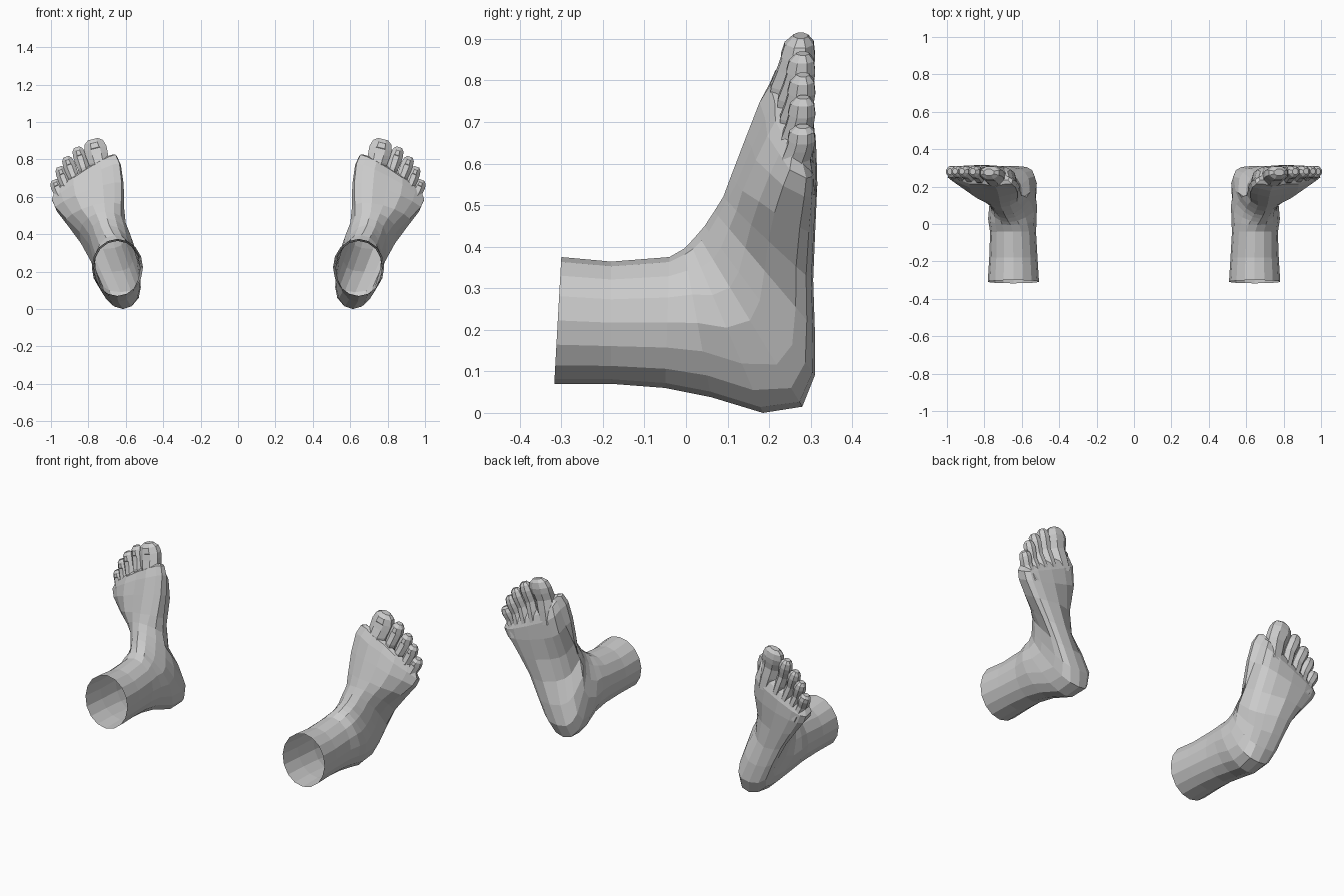
import bpy, bmesh, math
from mathutils import Vector

if "Cube" in bpy.data.objects:
    bpy.data.objects.remove(bpy.data.objects["Cube"])


def loft(bm, rings, cap_start, cap_end):
    """Skin a list of point rings; returns the side faces row by row."""
    vs = [[bm.verts.new(p) for p in r] for r in rings]
    n = len(vs[0])
    rows = []
    for a, b in zip(vs, vs[1:]):
        rows.append([bm.faces.new((a[i], a[(i + 1) % n], b[(i + 1) % n], b[i])) for i in range(n)])
    if cap_start:
        bm.faces.new(vs[0][::-1])
    if cap_end:
        bm.faces.new(vs[-1])
    return rows


def finish(bm, name):
    """Make a mesh object, mirrored to the other side."""
    bmesh.ops.recalc_face_normals(bm, faces=bm.faces)
    me = bpy.data.meshes.new(name)
    bm.to_mesh(me)
    bm.free()
    ob = bpy.data.objects.new(name, me)
    bpy.context.collection.objects.link(ob)
    m = ob.modifiers.new("Mirror", 'MIRROR')
    m.use_mirror_merge = False
    return ob


# Leg and foot sections: top point x,y,z / sole point x,y,z / half width, tilt, arch, squareness
SECTIONS = [
    (.645, -.300, .375, .645, -.317, .070, .137, 0, 0, 0),
    (.645, -.180, .364, .645, -.180, .070, .129, 0, 0, 0),
    (.648, -.040, .375, .645, -.050, .060, .122, 0, 0, 0),
    (.660, -.005, .395, .640, .060, .038, .120, 0, 0, 0),
    (.670, .010, .410, .615, .185, .000, .115, 0, 0, .1),
    (.680, .028, .430, .608, .280, .015, .113, 0, 0, .3),
    (.690, .045, .450, .628, .310, .090, .115, 0, 0, .45),
    (.700, .068, .485, .675, .310, .200, .118, 0, .02, .5),
    (.710, .090, .520, .722, .306, .320, .125, .05, .06, .5),
    (.715, .115, .560, .768, .311, .440, .150, .12, .05, .5),
    (.722, .152, .640, .803, .316, .550, .174, .28, .01, .5),
    (.730, .185, .705, .822, .314, .625, .174, .46, 0, .5),
    (.742, .210, .742, .826, .300, .668, .158, .55, 0, .4),
    (.750, .235, .750, .826, .285, .690, .140, .55, 0, .3),
]
SIDES = 16


def foot_ring(k, s):
    a, b = Vector(s[:3]), Vector(s[3:6])
    hw, tilt, arch, sq = s[6:]
    mid, half = (a + b) / 2, (a - b) / 2
    pts = []
    for i in range(SIDES):
        th = 2 * math.pi * i / SIDES
        u, v = math.cos(th), math.sin(th)
        if u < 0:  # squarer sole
            u = -abs(u) ** (1 - sq)
            v = math.copysign(abs(v) ** (1 - sq * .6), v)
        p = mid + half * u
        # instep ridge leans to the inner side
        p.x = b.x + (a.x - b.x) * ((u + 1) / 2 if k < 7 else max(0, u)) + hw * v
        p.z -= tilt * (p.x - b.x)
        if u < 0 and v < 0:  # inner arch
            p.y += arch * v
        if k >= 9 and u > .2 and i % 2 == 0:  # tendon ridges
            p.y -= .008
        # ankle bones
        for c, d in (((.53, .07, .25), -.016), ((.77, .08, .21), .018)):
            p.x += d * math.exp(-((p - Vector(c)).length / .07) ** 2)
        pts.append(p)
    return pts


bm = bmesh.new()
loft(bm, [foot_ring(k, s) for k, s in enumerate(SECTIONS)], False, True)
finish(bm, "leg_and_foot")

# Toes: base x,z / tip x,z / half width, base and tip half thickness
TOES = {
    "big_toe": (.712, .660, .776, .908, .063, .062, .036),
    "second_toe": (.790, .640, .862, .865, .036, .050, .031),
    "third_toe": (.838, .600, .920, .814, .034, .046, .030),
    "fourth_toe": (.880, .560, .957, .760, .032, .042, .030),
    "little_toe": (.915, .530, .984, .690, .033, .040, .031),
}
# Along the toe: position, width factor, knuckle lift
STATIONS = [(0, .75, 0), (.30, .90, .006), (.52, .90, .012), (.68, .98, .004),
            (.80, 1.0, 0), (.93, .84, 0), (1.0, .45, 0)]

for name, (bx, bz, tx, tz, hw, h0, h1) in TOES.items():
    axis = Vector((tx - bx, 0, tz - bz))
    side = Vector((axis.z, 0, -axis.x)).normalized()
    rings = []
    for t, w, lift in STATIONS:
        thick = h0 + (h1 - h0) * t
        h = thick * (1 if t < .9 else (.9 if t < 1 else .5))
        c = Vector((bx, .312 - thick - lift, bz)) + axis * t
        rings.append([c + side * hw * w * 1.05 * math.cos(q) + Vector((0, h * 1.05 * math.sin(q), 0))
                      for q in (2 * math.pi * (i + .5) / 8 for i in range(8))])
    bm = bmesh.new()
    rows = loft(bm, rings, False, True)
    bmesh.ops.recalc_face_normals(bm, faces=bm.faces)
    # Nail on the upper face near the tip
    nail = min(rows[4], key=lambda f: f.calc_center_median().y)
    bmesh.ops.inset_individual(bm, faces=[nail], thickness=.004, depth=.003)
    finish(bm, name)
